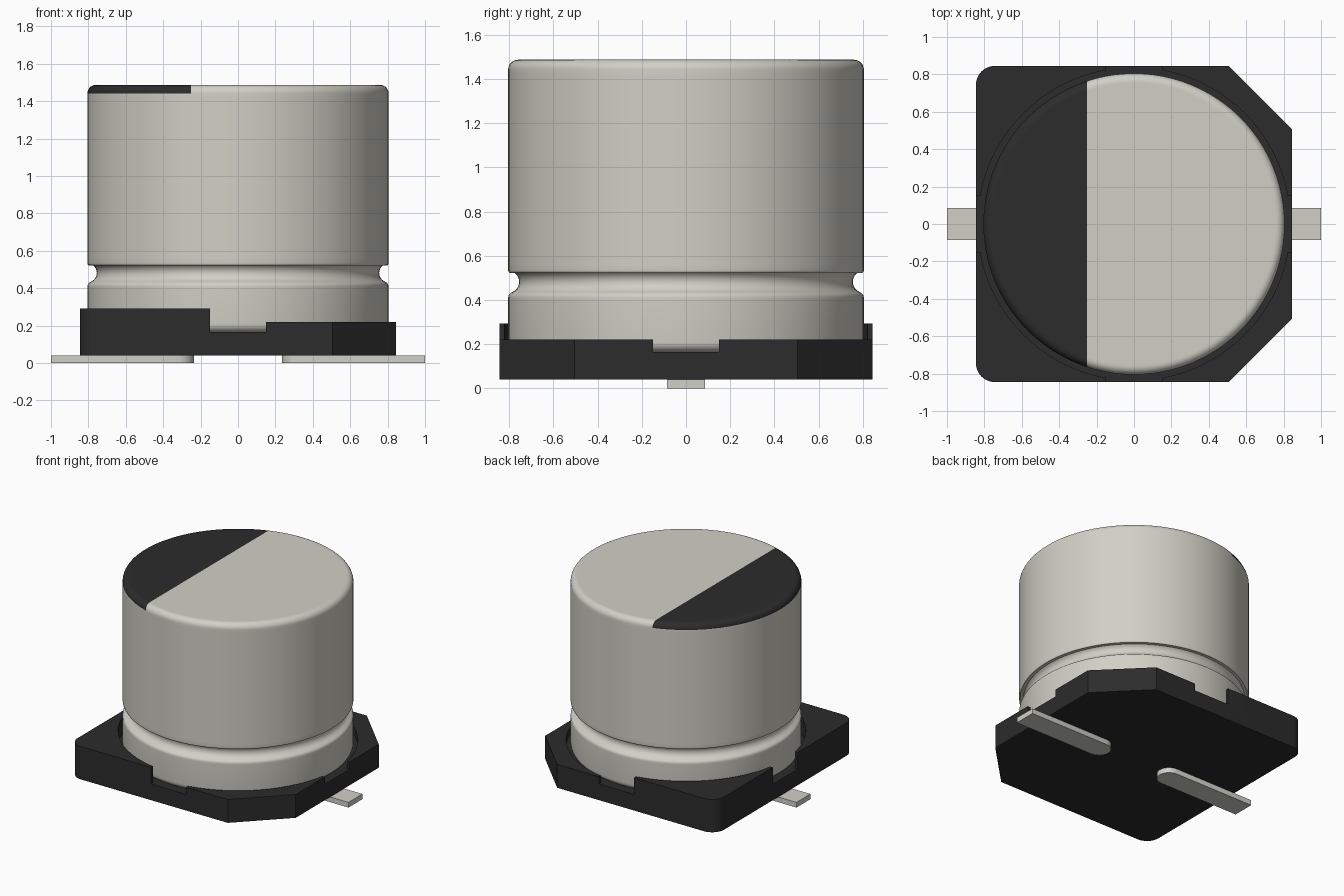
import bpy, bmesh, math
from mathutils import Vector

cube = bpy.data.objects.get("Cube")
if cube:
    bpy.data.objects.remove(cube, do_unlink=True)


def material(name, rgb):
    m = bpy.data.materials.new(name)
    m.use_nodes = True
    m.diffuse_color = (*rgb, 1)
    bsdf = m.node_tree.nodes["Principled BSDF"]
    bsdf.inputs["Base Color"].default_value = (*rgb, 1)
    bsdf.inputs["Roughness"].default_value = 0.6
    return m


METAL = material("warm grey metal", (0.64, 0.63, 0.565))
BLACK = material("black plastic", (0.025, 0.025, 0.025))


def make_object(name, bm, mats):
    bmesh.ops.recalc_face_normals(bm, faces=bm.faces[:])
    mesh = bpy.data.meshes.new(name)
    bm.to_mesh(mesh)
    bm.free()
    ob = bpy.data.objects.new(name, mesh)
    bpy.context.collection.objects.link(ob)
    for m in mats:
        mesh.materials.append(m)
    return ob


def arc(cx, cy, r, a0, a1, n):
    """Points along an arc, angles in degrees."""
    steps = [math.radians(a0 + (a1 - a0) * i / n) for i in range(n + 1)]
    return [(cx + r * math.cos(a), cy + r * math.sin(a)) for a in steps]


def prism(name, outline, z0, z1, mat):
    """Extrude a flat outline from z0 to z1."""
    bm = bmesh.new()
    face = bm.faces.new([bm.verts.new((x, y, z0)) for x, y in outline])
    up = bmesh.ops.extrude_face_region(bm, geom=[face], use_keep_orig=True)["geom"]
    verts = [g for g in up if isinstance(g, bmesh.types.BMVert)]
    bmesh.ops.translate(bm, verts=verts, vec=(0, 0, z1 - z0))
    return make_object(name, bm, [mat])


def rectangle(x0, x1, y0, y1):
    return [(x0, y0), (x1, y0), (x1, y1), (x0, y1)]


def smooth(ob, angle):
    bpy.ops.object.select_all(action='DESELECT')
    ob.select_set(True)
    bpy.context.view_layer.objects.active = ob
    bpy.ops.object.shade_smooth_by_angle(angle=math.radians(angle))


# Base: square with two chamfered and two rounded corners
S, C, R = 0.845, 0.505, 0.1
outline = [(C, -S), (S, -C), (S, C), (C, S)]
outline += arc(-S + R, S - R, R, 90, 180, 8)
outline += arc(-S + R, -S + R, R, 180, 270, 8)
base = prism("base", outline, 0.04, 0.293, BLACK)

# Cut the low half, the four side notches and the round seat
FLOOR = 0.165
cutters = [
    prism("low_half_cutter", rectangle(0, 1.2, -1.2, 1.2), 0.22, 0.6, BLACK),
    prism("front_back_notch_cutter", rectangle(-0.15, 0.15, -1.2, 1.2), FLOOR, 0.6, BLACK),
    prism("side_notch_cutter", rectangle(-1.2, 1.2, -0.15, 0.15), FLOOR, 0.6, BLACK),
    prism("seat_cutter", arc(0, 0, 0.836, 0, 360, 96)[:-1], FLOOR, 0.6, BLACK),
]
bpy.context.view_layer.objects.active = base
for cutter in cutters:
    cutter.hide_render = True
    mod = base.modifiers.new(cutter.name, 'BOOLEAN')
    mod.operation = 'DIFFERENCE'
    mod.solver = 'EXACT'
    mod.object = cutter
    bpy.ops.object.modifier_apply(modifier=mod.name)
for cutter in cutters:
    bpy.data.objects.remove(cutter, do_unlink=True)
smooth(base, 25)

# Can: lathed profile with rounded rims and a crimp groove
CR, TOP, F = 0.805, 1.487, 0.045
profile = [(0, FLOOR), (CR - F - 0.01, FLOOR)]
profile += arc(CR - F, FLOOR + F, F, -90, 0, 6)
profile += [(CR, 0.40)]
profile += arc(CR - 0.025, 0.41, 0.025, 0, 60, 4)
profile += arc(CR, 0.482, 0.05, 235, 125, 10)
profile += arc(CR - 0.012, 0.533, 0.012, -60, 0, 3)
profile += [(CR, 0.56), (CR, TOP - F - 0.02)]
profile += arc(CR - F, TOP - F, F, 0, 90, 8)
profile += [(CR - F - 0.01, TOP), (0, TOP)]

bm = bmesh.new()
ring = [bm.verts.new((r, 0, z)) for r, z in profile]
edges = [bm.edges.new(pair) for pair in zip(ring, ring[1:])]
bmesh.ops.spin(bm, geom=ring + edges, cent=(0, 0, 0), axis=(0, 0, 1),
               angle=2 * math.pi, steps=96, use_duplicate=False)
bmesh.ops.remove_doubles(bm, verts=bm.verts[:], dist=0.0005)

# Polarity mark: split the top and its rim along a line, darken one side
MARK = -0.25


def is_top(f):
    return f.calc_center_median().z > TOP - F


faces = [f for f in bm.faces if is_top(f)]
geom = faces + list({e for f in faces for e in f.edges}) + list({v for f in faces for v in f.verts})
bmesh.ops.bisect_plane(bm, geom=geom, dist=0.0001,
                       plane_co=Vector((MARK, 0, 0)), plane_no=Vector((1, 0, 0)))
for f in bm.faces:
    if is_top(f) and f.calc_center_median().x < MARK:
        f.material_index = 1
can = make_object("can", bm, [METAL, BLACK])
smooth(can, 35)

# Leads: flat tabs under the base, rounded at the inner end
W = 0.085
for side, name in ((1, "left_lead"), (-1, "right_lead")):
    tab = [(1, -W), (1, W)] + arc(0.235 + W, 0, W, 90, 270, 12)
    lead = prism(name, [(side * x, y) for x, y in tab], 0, 0.04, METAL)
    smooth(lead, 25)
